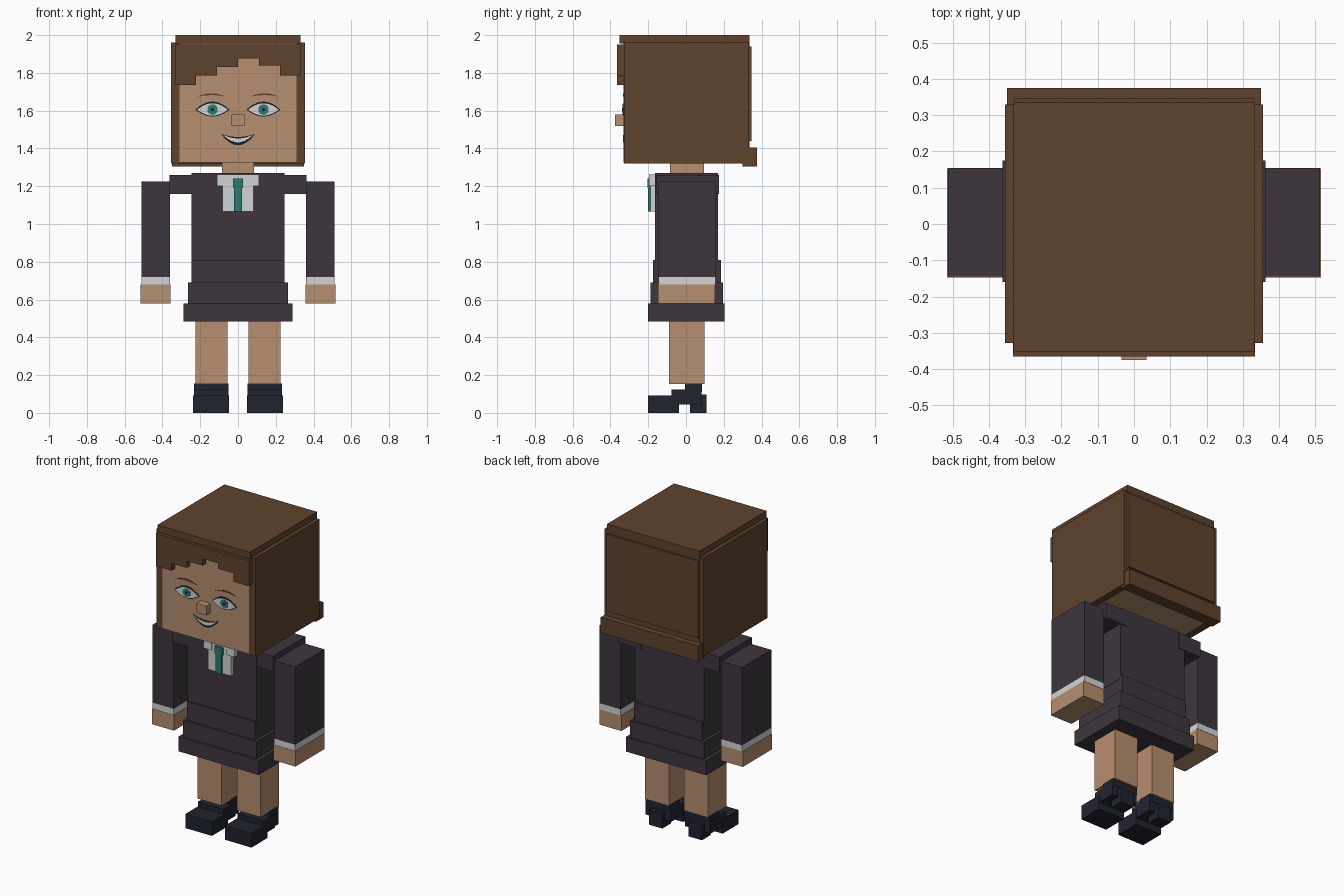
import bpy
import bmesh
import math

cube = bpy.data.objects.get("Cube")
if cube:
    bpy.data.objects.remove(cube, do_unlink=True)


def material(name, r, g, b):
    """Flat material from 0-255 display values, converted to linear."""
    col = [((c / 255 + 0.055) / 1.055) ** 2.4 for c in (r, g, b)] + [1.0]
    mat = bpy.data.materials.new(name)
    mat.use_nodes = True
    mat.diffuse_color = col
    bsdf = mat.node_tree.nodes["Principled BSDF"]
    bsdf.inputs["Base Color"].default_value = col
    bsdf.inputs["Roughness"].default_value = 0.8
    return mat


SKIN = material("skin", 182, 142, 110)
HAIR = material("brown hair", 95, 66, 44)
SUIT = material("charcoal cloth", 61, 54, 61)
SHOE = material("navy black leather", 33, 35, 46)
WHITE = material("white", 210, 213, 212)
TEAL = material("teal", 40, 124, 114)
DARK = material("dark line", 30, 29, 36)


def finish(name, bm, mat):
    bmesh.ops.recalc_face_normals(bm, faces=bm.faces)
    mesh = bpy.data.meshes.new(name)
    bm.to_mesh(mesh)
    bm.free()
    mesh.materials.append(mat)
    obj = bpy.data.objects.new(name, mesh)
    bpy.context.collection.objects.link(obj)
    return obj


def box(name, mat, x, y, z):
    """Box from (min, max) ranges."""
    bm = bmesh.new()
    bmesh.ops.create_cube(bm, size=1)
    for v in bm.verts:
        v.co = [r[0] if c < 0 else r[1] for c, r in zip(v.co, (x, y, z))]
    return finish(name, bm, mat)


def centred(name, mat, half, y, z):
    return box(name, mat, (-half, half), y, z)


def pair(name, mat, x, y, z):
    """Mirrored boxes; x is given for the left side."""
    box("left_" + name, mat, x, y, z)
    box("right_" + name, mat, (-x[1], -x[0]), y, z)


def plate(name, mat, points, front, back):
    """Extrude an outline in the xz plane between two depths."""
    bm = bmesh.new()
    face = bm.faces.new([bm.verts.new((x, front, z)) for x, z in points])
    ext = bmesh.ops.extrude_face_region(bm, geom=[face], use_keep_orig=True)
    for v in ext["geom"]:
        if isinstance(v, bmesh.types.BMVert):
            v.co.y = back
    return finish(name, bm, mat)


def lens(cx, z, half, top, bottom, n=12):
    """Outline between two parabolic arcs that meet at the corners."""
    ts = [-1 + 2 * i / n for i in range(n + 1)]
    upper = [(cx + half * t, z + top * (1 - t * t)) for t in ts]
    lower = [(cx + half * t, z + bottom * (1 - t * t)) for t in ts[-2:0:-1]]
    return upper + lower


def disc(cx, cz, r, n=16):
    return [(cx + r * math.cos(math.tau * i / n), cz + r * math.sin(math.tau * i / n))
            for i in range(n)]


FACE = -0.33

# Head and hair
centred("head", SKIN, 0.31, (FACE, 0.3), (1.325, 1.96))
centred("nose", SKIN, 0.035, (-0.375, FACE), (1.52, 1.58))
centred("neck", SKIN, 0.085, (-0.085, 0.095), (1.25, 1.34))
pair("hair_side", HAIR, (0.31, 0.355), (-0.328, 0.33), (1.32, 1.96))
centred("hair_back", HAIR, 0.33, (0.29, 0.335), (1.32, 1.96))
centred("hair_back_panel", HAIR, 0.33, (0.33, 0.347), (1.44, 1.94))
centred("hair_back_band", HAIR, 0.35, (0.30, 0.375), (1.305, 1.405))
centred("hair_top", HAIR, 0.332, (-0.353, 0.336), (1.955, 2.0))

# Stepped fringe
edges = [-0.333, -0.223, -0.112, 0, 0.112, 0.223, 0.333]
drops = [1.737, 1.785, 1.83, 1.875, 1.84, 1.785]
outline = [(edges[-1], 1.95), (edges[0], 1.95)]
for i, z in enumerate(drops):
    outline += [(edges[i], z), (edges[i + 1], z)]
plate("fringe", HAIR, outline, -0.365, FACE + 0.005)

# Eyes and brows
for side, s in (("left", 1), ("right", -1)):
    cx = 0.135 * s
    plate(side + "_lash", DARK, lens(cx, 1.605, 0.09, 0.043, -0.036), FACE - 0.002, FACE + 0.002)
    plate(side + "_eye_white", WHITE, lens(cx, 1.605, 0.081, 0.034, -0.031), FACE - 0.004, FACE)
    plate(side + "_iris", TEAL, disc(cx, 1.606, 0.028), FACE - 0.006, FACE)
    plate(side + "_pupil", DARK, disc(cx, 1.606, 0.009), FACE - 0.008, FACE)
    plate(side + "_brow", HAIR, lens(cx + 0.006 * s, 1.674, 0.075, 0.018, 0.008),
          FACE - 0.003, FACE + 0.002)

# Smiling mouth
plate("mouth", DARK, lens(0, 1.477, 0.09, -0.016, -0.06), FACE - 0.002, FACE + 0.002)
plate("teeth", WHITE, lens(0, 1.472, 0.079, -0.019, -0.04), FACE - 0.004, FACE)

# Jacket
centred("torso", SUIT, 0.247, (-0.165, 0.17), (0.79, 1.27))
pair("shoulder", SUIT, (0.2, 0.362), (-0.16, 0.175), (1.16, 1.26))
pair("sleeve", SUIT, (0.36, 0.512), (-0.145, 0.155), (0.72, 1.225))
pair("cuff", WHITE, (0.36, 0.512), (-0.145, 0.155), (0.68, 0.72))
pair("hand", SKIN, (0.357, 0.515), (-0.147, 0.153), (0.58, 0.68))

# Collar and tie
centred("shirt_front", WHITE, 0.083, (-0.188, -0.16), (1.067, 1.245))
pair("collar", WHITE, (0.055, 0.112), (-0.195, -0.16), (1.2, 1.262))
centred("collar_band", WHITE, 0.06, (-0.19, -0.16), (1.235, 1.262))
centred("tie", TEAL, 0.02, (-0.2, -0.185), (1.067, 1.2))
centred("tie_knot", TEAL, 0.027, (-0.203, -0.185), (1.19, 1.24))

# Tiered skirt
for i, (half, front, back, z) in enumerate([
        (0.245, -0.175, 0.185, (0.68, 0.81)),
        (0.265, -0.187, 0.195, (0.57, 0.69)),
        (0.288, -0.2, 0.205, (0.485, 0.58))]):
    centred("skirt_tier_%d" % (i + 1), SUIT, half, (front, back), z)

# Legs and shoes
pair("leg", SKIN, (0.055, 0.226), (-0.09, 0.097), (0.152, 0.5))
pair("shoe_toe", SHOE, (0.047, 0.237), (-0.2, -0.037), (0, 0.092))
pair("shoe_arch", SHOE, (0.05, 0.234), (-0.078, 0.082), (0.045, 0.125))
pair("shoe_ankle", SHOE, (0.05, 0.232), (-0.005, 0.085), (0.11, 0.156))
pair("shoe_heel", SHOE, (0.094, 0.19), (0.02, 0.108), (0, 0.098))
